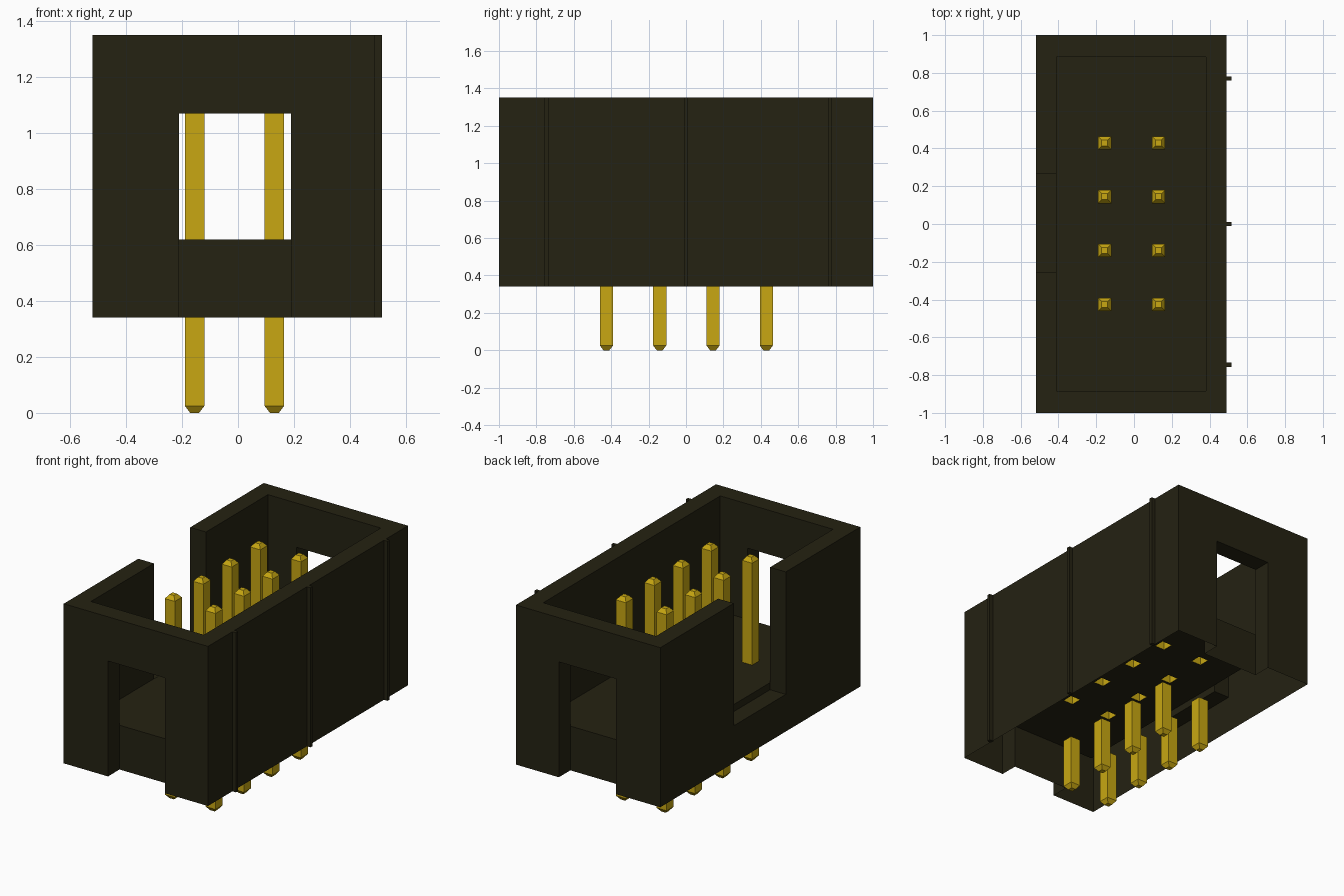
import bpy, bmesh
from mathutils import Vector

cube = bpy.data.objects.get("Cube")
if cube:
    bpy.data.objects.remove(cube)


def material(name, rgb):
    m = bpy.data.materials.new(name)
    m.use_nodes = True
    m.diffuse_color = (*rgb, 1)
    m.node_tree.nodes["Principled BSDF"].inputs["Base Color"].default_value = (*rgb, 1)
    return m


PLASTIC = material("dark olive plastic", (0.018, 0.016, 0.006))
GOLD = material("gold metal", (0.58, 0.39, 0.006))


def finish(bm, name, mat):
    mesh = bpy.data.meshes.new(name)
    bm.to_mesh(mesh)
    bm.free()
    mesh.materials.append(mat)
    obj = bpy.data.objects.new(name, mesh)
    bpy.context.collection.objects.link(obj)
    return obj


# Main dimensions: outer shell, cavity, windows and key slot as (low, high)
OUT_X, OUT_Y, BODY_Z = (-0.52, 0.49), (-1.0, 1.0), (0.34, 1.35)
IN_X, IN_Y = (-0.41, 0.38), (-0.885, 0.885)
WIN_X, WIN_TOP = (-0.21, 0.19), 1.07
KEY_Y, SILL, FLOOR = (-0.255, 0.265), 0.575, 0.62
PIN_X = [-0.155, 0.13]
PIN_Y = [0.002 + 0.285 * (i - 1.5) for i in range(4)]
HALF = 0.035


def span(c):
    return (c - HALF, c + HALF)


# Shared cut positions, so that neighbouring sheets meet edge to edge
CUTS = [
    sorted({*OUT_X, *IN_X, *WIN_X, *[v for c in PIN_X for v in span(c)]}),
    sorted({*OUT_Y, *IN_Y, *KEY_Y, *[v for c in PIN_Y for v in span(c)]}),
    sorted({*BODY_Z, WIN_TOP, SILL, FLOOR}),
]


def sheet(bm, axis, pos, u_range, v_range, holes=()):
    """Flat rectangle across one axis, leaving out rectangular holes."""
    ua, va = [a for a in range(3) if a != axis]
    us = [c for c in CUTS[ua] if u_range[0] <= c <= u_range[1]]
    vs = [c for c in CUTS[va] if v_range[0] <= c <= v_range[1]]
    for u0, u1 in zip(us, us[1:]):
        for v0, v1 in zip(vs, vs[1:]):
            um, vm = (u0 + u1) / 2, (v0 + v1) / 2
            if any(a[0] < um < a[1] and b[0] < vm < b[1] for a, b in holes):
                continue
            corners = []
            for u, v in ((u0, v0), (u1, v0), (u1, v1), (u0, v1)):
                p = Vector((0, 0, 0))
                p[axis], p[ua], p[va] = pos, u, v
                corners.append(bm.verts.new(p))
            bm.faces.new(corners)


bottom, top = BODY_Z
cavity_z = (FLOOR, top)
key_hole = (KEY_Y, (SILL, top))
shell = bmesh.new()

# Long walls, one with the key slot
sheet(shell, 0, OUT_X[1], OUT_Y, BODY_Z)
sheet(shell, 0, IN_X[1], IN_Y, cavity_z)
sheet(shell, 0, OUT_X[0], OUT_Y, BODY_Z, [key_hole])
sheet(shell, 0, IN_X[0], IN_Y, cavity_z, [key_hole])
sheet(shell, 0, IN_X[0], KEY_Y, (SILL, FLOOR))
sheet(shell, 2, SILL, (OUT_X[0], IN_X[0]), KEY_Y)
for y in KEY_Y:
    sheet(shell, 1, y, (OUT_X[0], IN_X[0]), (SILL, top))

# End walls with their windows
for side in (0, 1):
    wall_y = sorted((OUT_Y[side], IN_Y[side]))
    sheet(shell, 1, OUT_Y[side], OUT_X, BODY_Z, [(WIN_X, (bottom, WIN_TOP))])
    sheet(shell, 1, IN_Y[side], IN_X, cavity_z, [(WIN_X, (FLOOR, WIN_TOP))])
    sheet(shell, 1, IN_Y[side], WIN_X, (bottom, FLOOR))
    sheet(shell, 2, WIN_TOP, WIN_X, wall_y)
    for x in WIN_X:
        sheet(shell, 0, x, wall_y, (bottom, WIN_TOP))

# Top rim and pierced floor
sheet(shell, 2, top, OUT_X, OUT_Y, [(IN_X, IN_Y), ((OUT_X[0], IN_X[0]), KEY_Y)])
sheet(shell, 2, FLOOR, IN_X, IN_Y, [(span(x), span(y)) for x in PIN_X for y in PIN_Y])

bmesh.ops.remove_doubles(shell, verts=shell.verts, dist=0.0005)
bmesh.ops.recalc_face_normals(shell, faces=shell.faces)
finish(shell, "housing", PLASTIC)

# Thin ribs on the closed long wall
for i, y in enumerate((-0.745, 0.0, 0.77)):
    bm = bmesh.new()
    bmesh.ops.create_cube(bm, size=1)
    for v in bm.verts:
        v.co = Vector((0.5 + v.co.x * 0.03, y + v.co.y * 0.022,
                       (bottom + top) / 2 + v.co.z * (top - bottom)))
    finish(bm, f"rib_{i + 1}", PLASTIC)


def pin(name, x, y, base, shoulder, tip):
    """Square open-ended post with a tapered tip."""
    bm = bmesh.new()
    rings = []
    for z, h in ((base, HALF), (shoulder, HALF), (tip, HALF * 0.45)):
        rings.append([bm.verts.new((x + sx * h, y + sy * h, z))
                      for sx, sy in ((-1, -1), (1, -1), (1, 1), (-1, 1))])
    for a, b in zip(rings, rings[1:]):
        for k in range(4):
            n = (k + 1) % 4
            bm.faces.new((a[k], a[n], b[n], b[k]))
    bm.faces.new(rings[-1])
    bmesh.ops.recalc_face_normals(bm, faces=bm.faces)
    finish(bm, name, GOLD)


# Contact pins above the floor and solder tails below the housing
for c, x in enumerate(PIN_X):
    for r, y in enumerate(PIN_Y):
        pin(f"contact_pin_{c + 1}_{r + 1}", x, y, FLOOR, 1.265, 1.29)
        pin(f"solder_tail_{c + 1}_{r + 1}", x, y, bottom, 0.025, 0.0)
